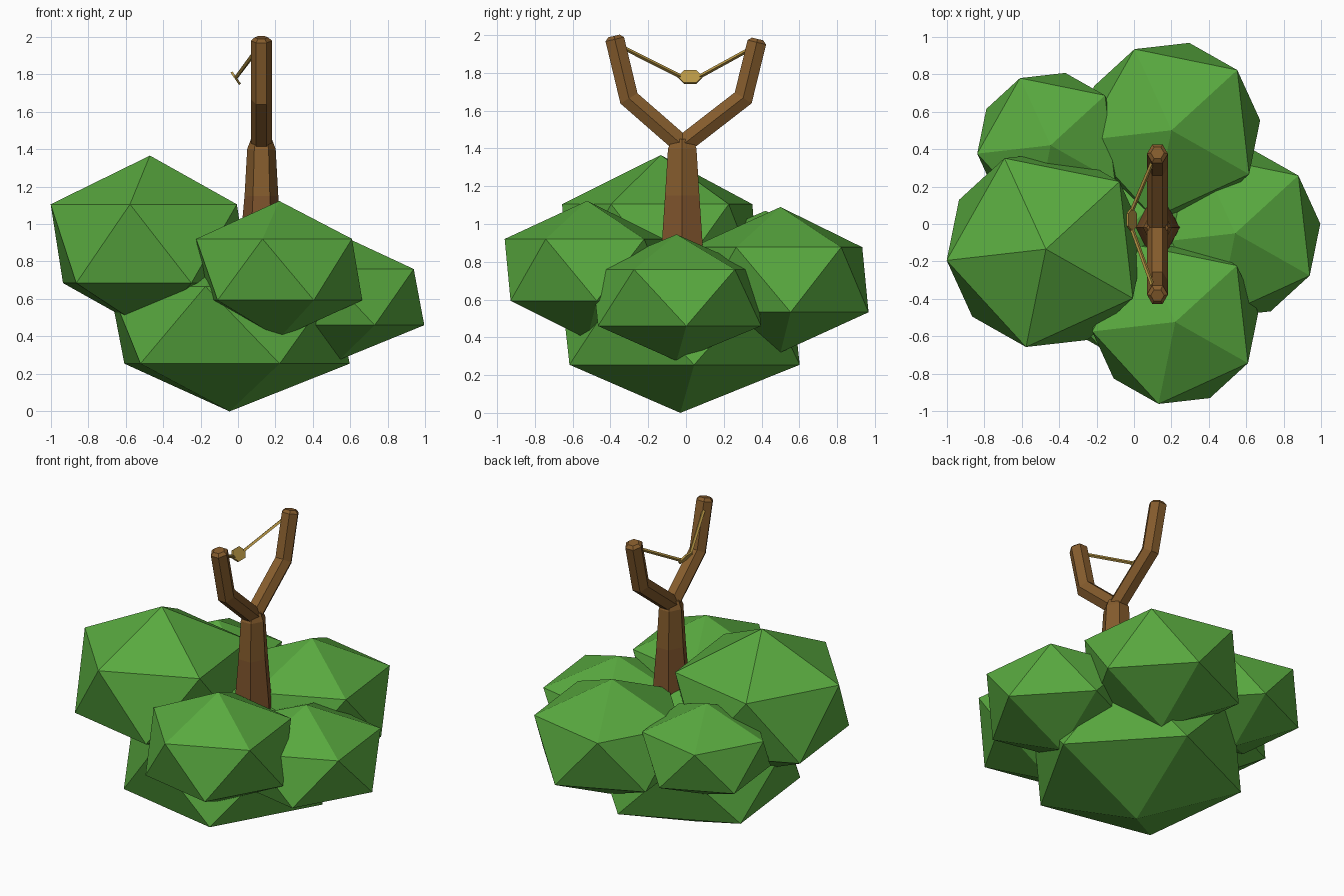
import bpy, bmesh, math
from mathutils import Vector

if "Cube" in bpy.data.objects:
    bpy.data.objects.remove(bpy.data.objects["Cube"])


def material(name, rgb):
    m = bpy.data.materials.new(name)
    m.diffuse_color = (*rgb, 1)
    m.use_nodes = True
    m.node_tree.nodes["Principled BSDF"].inputs["Base Color"].default_value = m.diffuse_color
    return m


LEAF = material("leaf green", (0.10, 0.40, 0.05))
BARK = material("bark brown", (0.235, 0.107, 0.026))
DARK_BARK = material("reddish bark", (0.205, 0.085, 0.025))
BAND = material("tan leather", (0.48, 0.31, 0.06))


def finish(name, bm, *mats):
    bmesh.ops.recalc_face_normals(bm, faces=bm.faces)
    me = bpy.data.meshes.new(name)
    bm.to_mesh(me)
    bm.free()
    for m in mats:
        me.materials.append(m)
    ob = bpy.data.objects.new(name, me)
    bpy.context.collection.objects.link(ob)
    return ob


def skin(bm, rings):
    """Join rings of points with quads and cap both ends."""
    loops = [[bm.verts.new(p) for p in r] for r in rings]
    n = len(loops[0])
    for a, b in zip(loops, loops[1:]):
        for i in range(n):
            j = (i + 1) % n
            bm.faces.new((a[i], a[j], b[j], b[i]))
    bm.faces.new(loops[0][::-1])
    bm.faces.new(loops[-1])


def ring(c, u, v, ru, rv, n=6):
    return [Vector(c) + u * ru * math.cos(math.tau * i / n)
            + v * rv * math.sin(math.tau * i / n) for i in range(n)]


X, Y, Z = Vector((1, 0, 0)), Vector((0, 1, 0)), Vector((0, 0, 1))

# Foliage clumps: name, centre, ring radius, half height
for name, c, r, h in (
    ("base_foliage", (-0.045, -0.03, 0.461), 0.645, 0.461),
    ("left_foliage", (-0.47, -0.134, 0.895), 0.533, 0.47),
    ("front_foliage", (0.22, -0.523, 0.757), 0.446, 0.366),
    ("right_foliage", (0.54, -0.05, 0.61), 0.457, 0.335),
    ("back_foliage", (0.2, 0.5, 0.705), 0.476, 0.385),
    ("back_left_foliage", (-0.445, 0.42, 0.765), 0.394, 0.305),
):
    bm = bmesh.new()
    bmesh.ops.create_icosphere(bm, subdivisions=1, radius=1)
    ob = finish(name, bm, LEAF)
    ob.location = c
    ob.rotation_euler.z = math.radians(42.5)
    ob.scale = (r / 0.8944, r / 0.8944, h)

# Six-sided tapering trunk, redder towards the ground
TX, TY = 0.125, -0.02
bm = bmesh.new()
skin(bm, [ring((TX, TY, z), X, Y, rx, ry) for z, rx, ry in (
    (0.45, 0.13, 0.14), (0.85, 0.118, 0.128), (1.15, 0.09, 0.105),
    (1.40, 0.076, 0.087), (1.45, 0.057, 0.058))])
trunk = finish("trunk", bm, BARK, DARK_BARK)
for p in trunk.data.polygons:
    p.material_index = 1 if p.center.z < 1.2 else 0


# Fork arms: a bent six-sided limb with a bevelled tip
def arm(name, path):
    pts = [Vector((TX, y, z)) for y, z in path]
    d = [(b - a).normalized() for a, b in zip(pts, pts[1:])]
    rings = []
    for i, p in enumerate(pts):
        t = (d[max(i - 1, 0)] + d[min(i, len(d) - 1)]).normalized()
        # widen at the elbow so the limb keeps its thickness
        k = 1 / t.dot(d[min(i, len(d) - 1)])
        rings.append(ring(p, X, X.cross(t), 0.056, 0.058 * k))
    rings.append(ring(pts[-1] + d[-1] * 0.018, X, X.cross(d[-1]), 0.036, 0.036))
    bm = bmesh.new()
    skin(bm, rings)
    finish(name, bm, BARK)


arm("front_arm", ((-0.01, 1.41), (-0.302, 1.665), (-0.377, 1.978)))
arm("back_arm", ((-0.03, 1.41), (0.303, 1.668), (0.375, 1.962)))

# Pouch: a thin tilted six-sided patch
along = Vector((0.57, 0, -0.82)).normalized()
normal = along.cross(Y)
pc = Vector((-0.012, 0.022, 1.778))
bm = bmesh.new()
skin(bm, [ring(pc + normal * s, Y, along, 0.066, 0.046) for s in (-0.006, 0.006)])
finish("sling_pouch", bm, BAND)

# Elastic bands from the arm tips to the pouch
for name, a, b in (
    ("front_band", (0.105, -0.345, 1.94), (-0.01, -0.03, 1.782)),
    ("back_band", (0.105, 0.345, 1.93), (-0.01, 0.075, 1.782)),
):
    a, b = Vector(a), Vector(b)
    t = (b - a).normalized()
    u = t.cross(X).normalized()
    bm = bmesh.new()
    skin(bm, [ring(p, u, t.cross(u), 0.011, 0.011, 4) for p in (a, b)])
    finish(name, bm, BAND)
